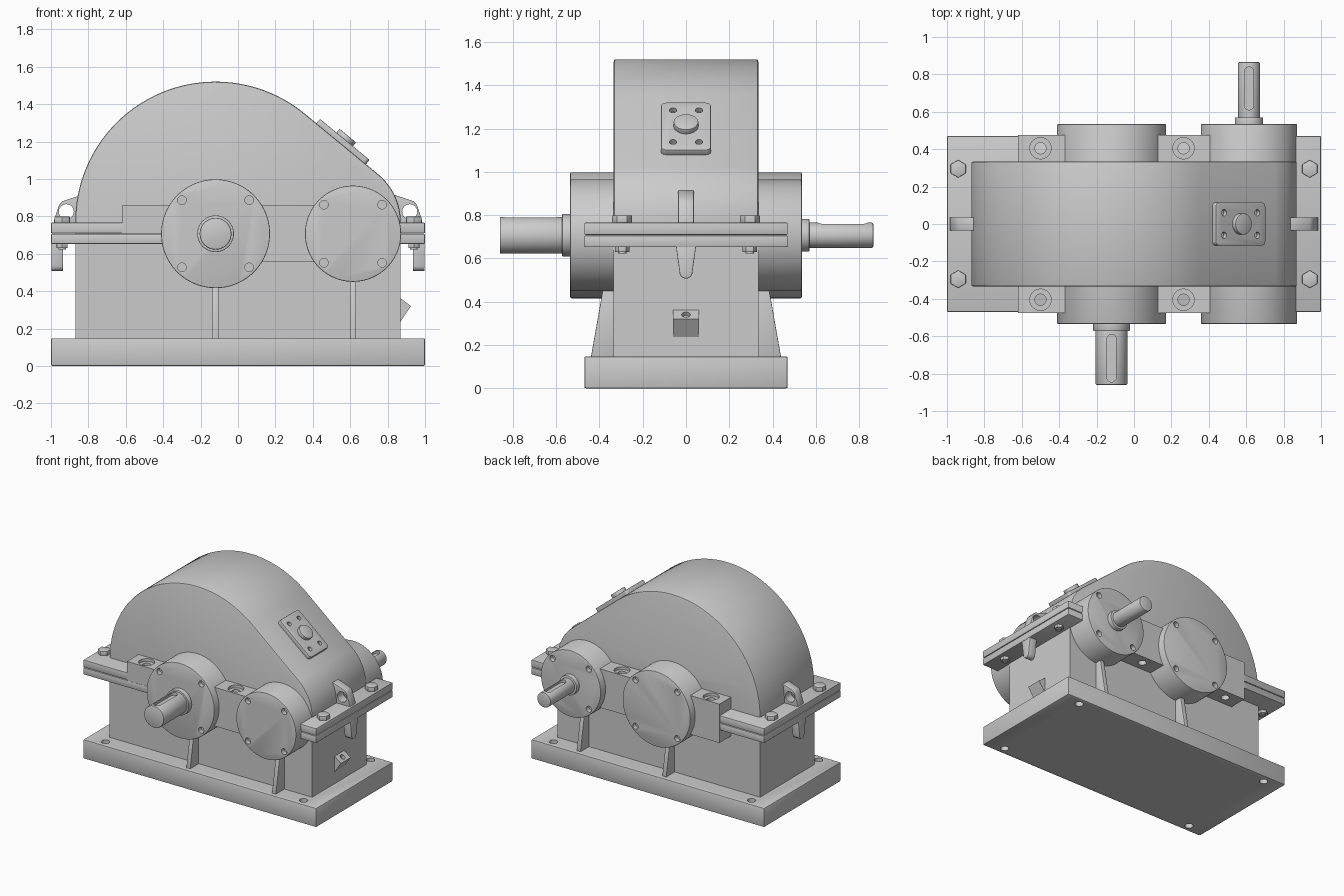
import bpy, bmesh
from math import sin, cos, pi, radians, atan2, hypot
from mathutils import Vector, Matrix

if "Cube" in bpy.data.objects:
    bpy.data.objects.remove(bpy.data.objects["Cube"])

# ---- helpers ----
def finish(name, bm, bevel=0.0):
    bmesh.ops.recalc_face_normals(bm, faces=bm.faces)
    me = bpy.data.meshes.new(name)
    bm.to_mesh(me)
    bm.free()
    ob = bpy.data.objects.new(name, me)
    bpy.context.collection.objects.link(ob)
    if bevel:
        m = ob.modifiers.new("bevel", 'BEVEL')
        m.width, m.segments, m.limit_method = bevel, 2, 'ANGLE'
        m.angle_limit = radians(35)
        apply(ob, m)
    return ob

def activate(ob):
    bpy.ops.object.select_all(action='DESELECT')
    ob.select_set(True)
    bpy.context.view_layer.objects.active = ob

def apply(ob, m):
    activate(ob)
    bpy.ops.object.modifier_apply(modifier=m.name)

def cut(ob, bm):
    cutter = finish("cutter", bm)
    cutter.hide_render = True
    m = ob.modifiers.new("cut", 'BOOLEAN')
    m.operation, m.solver, m.object = 'DIFFERENCE', 'EXACT', cutter
    apply(ob, m)
    bpy.data.objects.remove(cutter)

def add_cyl(bm, p0, p1, r, seg=32, r2=None):
    p0, p1 = Vector(p0), Vector(p1)
    d = p1 - p0
    mat = Matrix.Translation((p0 + p1) / 2) @ d.to_track_quat('Z', 'Y').to_matrix().to_4x4()
    bmesh.ops.create_cone(bm, cap_ends=True, segments=seg, radius1=r,
                          radius2=r if r2 is None else r2, depth=d.length, matrix=mat)
    return bm

def cyl(name, p0, p1, r, seg=64, bevel=0.0):
    return finish(name, add_cyl(bmesh.new(), p0, p1, r, seg), bevel)

XZ = lambda u, v, w: (u, w, v)      # profile in front plane, swept along y
XY = lambda u, v, w: (u, v, w)      # profile in plan, swept along z
YZ = lambda u, v, w: (w, u, v)      # profile in side plane, swept along x

def add_prism(bm, pts, a, b, plane):
    lo = [bm.verts.new(plane(u, v, a)) for u, v in pts]
    hi = [bm.verts.new(plane(u, v, b)) for u, v in pts]
    n = len(pts)
    bm.faces.new(lo)
    bm.faces.new(hi)
    for i in range(n):
        bm.faces.new((lo[i], lo[(i + 1) % n], hi[(i + 1) % n], hi[i]))
    return bm

def prism(name, pts, a, b, plane, bevel=0.0):
    return finish(name, add_prism(bmesh.new(), pts, a, b, plane), bevel)

def box(name, x, y, z, bevel=0.0):
    return prism(name, [(x[0], y[0]), (x[1], y[0]), (x[1], y[1]), (x[0], y[1])], z[0], z[1], XY, bevel)

def arc(cx, cy, r, a0, a1, n):
    return [(cx + r * cos(a0 + (a1 - a0) * i / n), cy + r * sin(a0 + (a1 - a0) * i / n)) for i in range(n + 1)]

BIG, SMALL, AZ = -0.12, 0.615, 0.707   # shaft axes
W = 0.334                              # half width of the housing

# ---- base plate and lower case ----
base = box("base_plate", (-1, 1), (-.47, .47), (0, .148), .008)
holes = bmesh.new()
for sx in (-1, 1):
    for sy in (-1, 1):
        add_cyl(holes, (sx * .85, sy * .41, -.1), (sx * .85, sy * .41, .3), .03)
cut(base, holes)
box("lower_case", (-.87, .87), (-W, W), (.14, .71))

# ---- upper case: big arc, tangent slope, small arc ----
c1, r1, c2, r2, cz = BIG, .75, .54, .33, .77
th = atan2((1 - ((r1 - r2) / (c2 - c1)) ** 2) ** .5, (r1 - r2) / (c2 - c1))
outline = [(-.87, .71), (.87, .71)] + arc(c2, cz, r2, 0, th, 16) + arc(c1, cz, r1, th, pi, 48)
prism("upper_case", outline, -W, W, XZ, .01)

# ---- split flanges ----
box("lower_flange", (-1, 1), (-.47, .47), (.652, .706), .006)
box("upper_flange", (-1, 1), (-.47, .47), (.709, .766), .006)

# ---- bolt blocks beside the bearings ----
full = [(-.62, .556), (.55, .556), (.55, .857), (-.62, .857)]
stepped = [(-.62, .709), (BIG, .709), (BIG, .556), (.55, .556), (.55, .857), (-.62, .857)]
for name, pts, s in (("rear_bolt_block", full, 1), ("front_bolt_block", stepped, -1)):
    blk = prism(name, pts, s * .3, s * .475, XZ)
    through, bores = bmesh.new(), bmesh.new()
    for x in (-.5, .265):
        add_cyl(through, (x, s * .405, .4), (x, s * .405, 1), .03)
        add_cyl(bores, (x, s * .405, .835), (x, s * .405, 1), .057)
    cut(blk, through)
    cut(blk, bores)

# ---- bearing housings with screw holes in their covers ----
for name, x, r, hr in (("large_bearing_housing", BIG, .291, .254), ("small_bearing_housing", SMALL, .257, .22)):
    b = cyl(name, (x, -.535, AZ), (x, .535, AZ), r, 96, .006)
    holes = bmesh.new()
    for s in (-1, 1):
        for i in range(4):
            a = pi / 4 + i * pi / 2
            px, pz = x + hr * cos(a), AZ + hr * sin(a)
            add_cyl(holes, (px, s * .50, pz), (px, s * .6, pz), .023, 24)
    cut(b, holes)

# ---- shafts with collars and keyways ----
def shaft(name, x, s, r, rc, collar_end, end, k0, k1):
    cyl(name + "_collar", (x, s * .5, AZ), (x, s * collar_end, AZ), rc, 48, .004)
    sh = cyl(name, (x, s * .5, AZ), (x, s * end, AZ), r, 48, .006)
    w = .025
    slot = arc(x, s * (k0 + k1) / 2 + (k1 - k0) / 2 - w, w, 0, pi, 10) + \
        arc(x, s * (k0 + k1) / 2 - (k1 - k0) / 2 + w, w, pi, 2 * pi, 10)
    cut(sh, add_prism(bmesh.new(), slot, AZ + r - .022, AZ + r + .05, XY))

shaft("output_shaft", BIG, -1, .085, .098, .572, .86, .59, .845)
shaft("input_shaft", SMALL, 1, .058, .075, .57, .865, .61, .84)

# ---- ribs under the bearings ----
for x in (BIG, SMALL):
    for s in (-1, 1):
        prism("bearing_rib", [(s * .3, .14), (s * .44, .14), (s * .38, .48), (s * .3, .48)],
              x - .017, x + .017, YZ, .003)

for s in (-1, 1):
    # lifting eyes
    eye = prism("lifting_eye", [(s * .80, .75), (s * .985, .75), (s * .985, .775), (s * .957, .86),
                                (s * .94, .88), (s * .835, .915), (s * .80, .915)], -.036, .036, XZ, .004)
    cut(eye, add_cyl(bmesh.new(), (s * .918, -.1, .825), (s * .918, .1, .825), .04))
    # lower hooks: tapered, rounded tongues
    tongue = [(-.047, .66), (.047, .66)] + [(-u, v) for u, v in arc(0, .537, .03, pi, 2 * pi, 12)]
    prism("lower_hook", tongue, s * .935, s * .997, YZ, .004)
    # flange bolts, nuts and stud ends
    for t in (-1, 1):
        x, y = s * .94, t * .295
        cyl("bolt_head", (x, y, .76), (x, y, .798), .047, 6, .003)
        cyl("bolt_nut", (x, y, .63), (x, y, .66), .034, 6, .002)
        cyl("bolt_shank", (x, y, .622), (x, y, .66), .02, 24)

# ---- drain plug boss ----
plug = prism("drain_boss", [(.84, .382), (.87, .361), (.925, .32), (.868, .235), (.84, .235)], -.06, .06, XZ)
d = Vector((.6, 0, .8))
c = Vector((.898, 0, .341))
cut(plug, add_cyl(bmesh.new(), c - d * .03, c + d * .05, .02, 24))

# ---- inspection cover on the slope ----
n = Vector((cos(th), 0, sin(th)))
t = Vector((sin(th), 0, -cos(th)))
mid = Vector((c1, 0, cz)) + n * r1 + t * .252
slope = lambda u, v, w: mid + t * u + Vector((0, v, 0)) + n * w
rim = []
for i, (sx, sy) in enumerate(((1, 1), (-1, 1), (-1, -1), (1, -1))):
    rim += arc(sx * .15, sy * .093, .022, i * pi / 2, (i + 1) * pi / 2, 6)
plate = prism("inspection_cover", rim, -.01, .03, slope, .004)
holes = bmesh.new()
for u in (-.115, .115):
    for v in (-.06, .06):
        add_cyl(holes, slope(u, v, .005), slope(u, v, .1), .017, 24)
cut(plate, holes)
cyl("cover_knob", slope(0, 0, .02), slope(0, 0, .056), .057, 40, .004)

# ---- smooth shading ----
for ob in list(bpy.context.collection.objects):
    activate(ob)
    bpy.ops.object.shade_smooth_by_angle(angle=radians(30))
